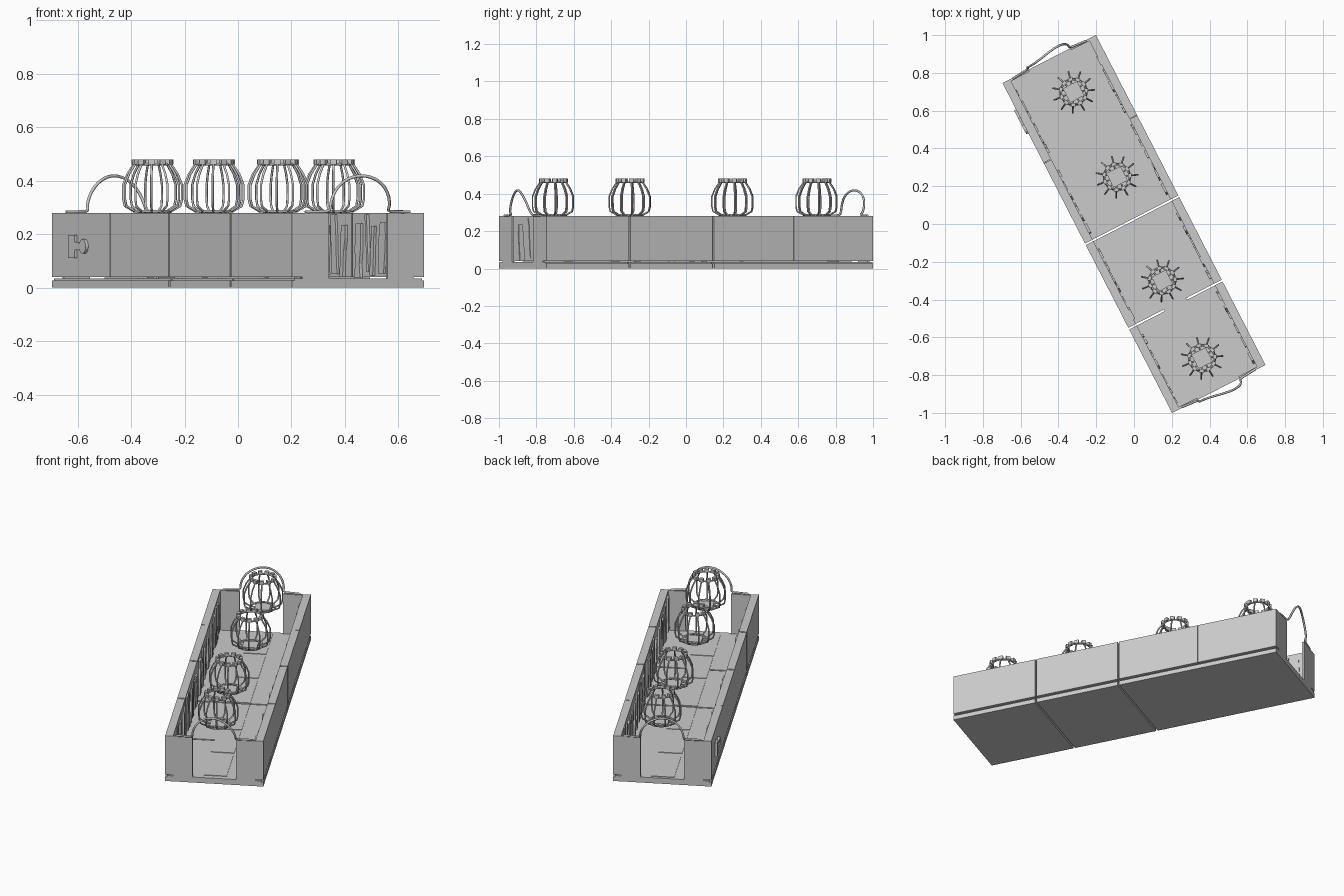
import bpy, bmesh, math, random
from mathutils import Matrix, Vector

if "Cube" in bpy.data.objects:
    bpy.data.objects.remove(bpy.data.objects["Cube"])

random.seed(4)
ROT = Matrix.Rotation(math.radians(27.2), 4, 'Z')   # whole corridor is turned
L, W, T, H = 0.982, 0.278, 0.045, 0.28              # half length, half width, wall, height
GAP = 0.005


def finish(name, bm):
    bmesh.ops.recalc_face_normals(bm, faces=bm.faces)
    me = bpy.data.meshes.new(name)
    bm.to_mesh(me)
    bm.free()
    ob = bpy.data.objects.new(name, me)
    bpy.context.collection.objects.link(ob)
    ob.matrix_world = ROT
    return ob


def add_box(bm, x0, x1, y0, y1, z0, z1):
    m = Matrix.Translation(((x0 + x1) / 2, (y0 + y1) / 2, (z0 + z1) / 2)) @ \
        Matrix.Diagonal((x1 - x0, y1 - y0, z1 - z0, 1))
    bmesh.ops.create_cube(bm, size=1, matrix=m)


def box(name, *dims):
    bm = bmesh.new()
    add_box(bm, *dims)
    return finish(name, bm)


def tube(name, paths, radius, cyclic=False):
    cu = bpy.data.curves.new(name, 'CURVE')
    cu.dimensions = '3D'
    cu.bevel_depth = radius
    cu.bevel_resolution = 1
    cu.use_fill_caps = True
    for pts in paths:
        sp = cu.splines.new('POLY')
        sp.points.add(len(pts) - 1)
        for p, co in zip(sp.points, pts):
            p.co = (*co, 1)
        sp.use_cyclic_u = cyclic
    ob = bpy.data.objects.new(name, cu)
    bpy.context.collection.objects.link(ob)
    ob.matrix_world = ROT
    return ob


# floor slabs: two single modules and one double module
for i, (a, b) in enumerate([(-L, -0.48), (-0.48, 0.022), (0.022, L)]):
    y0 = a + (GAP if i else 0)
    y1 = b - (GAP if i < 2 else 0)
    box(f"floor_slab_{i}", -W, W, y0, y1, 0, 0.026)
    box(f"floor_core_{i}", -W + 0.01, W - 0.01, y0, y1, 0.026, 0.034)

# side wall panels, four per side
cuts = [-L, -0.48, 0.022, 0.505, L]
for s, side in ((-1, "left"), (1, "right")):
    for i in range(4):
        g0 = GAP * (0 if i == 0 else 0.3 if i == 3 else 0.9)
        g1 = GAP * (0 if i == 3 else 0.3 if i == 2 else 0.9)
        xs = sorted((s * W, s * (W - T)))
        box(f"{side}_wall_{i}", *xs, cuts[i] + g0, cuts[i + 1] - g1, 0.04, H)

    # end wall pieces flanking the open doorways
    for e, end in ((-1, "front"), (1, "back")):
        xs = sorted((s * 0.123, s * (W - T)))
        ys = sorted((e * L, e * (L - 0.012)))
        box(f"{end}_{side}_door_panel", *xs, *ys, 0.026, H)

    # ragged boards lining the inside of the wall
    bm = bmesh.new()
    for i in range(4):
        y = cuts[i] + 0.04
        while y < cuts[i + 1] - 0.07:
            w = random.uniform(0.02, 0.06)
            z0, z1 = random.uniform(0.035, 0.06), random.uniform(0.23, 0.275)
            lean = random.uniform(-0.02, 0.02)
            x = s * (W - T)
            left, right = [], []
            for k in range(5):
                t = k / 4
                z = z0 + (z1 - z0) * t
                c = y + w / 2 + lean * (t - 0.5)
                hw = w / 2 * random.uniform(0.55, 1.0)
                left.append(bm.verts.new((x, c - hw, z)))
                right.append(bm.verts.new((x, c + hw, z)))
            fs = [bm.faces.new((left[k], right[k], right[k + 1], left[k + 1])) for k in range(4)]
            ext = bmesh.ops.extrude_face_region(bm, geom=fs)
            vs = [v for v in ext["geom"] if isinstance(v, bmesh.types.BMVert)]
            bmesh.ops.translate(bm, verts=vs, vec=(-s * random.uniform(0.005, 0.012), 0, 0))
            y += w + random.uniform(0.008, 0.04)
    finish(f"{side}_wall_boards", bm)

# floor runner strips
runs = [(0.684, 0.965), (0.362, 0.645), (0.03, 0.33), (-0.33, 0.012), (-0.64, -0.36), (-0.95, -0.66)]
for i, (a, b) in enumerate(runs):
    box(f"runner_{i}", -0.066, 0.066, a, b, 0.034, 0.037)

# thin arches above the doorways, with flat feet on the wall tops
for e, end in ((-1, "front"), (1, "back")):
    pts = [(-0.22, e * 0.978, H + 0.003), (-0.135, e * 0.985, H + 0.005)]
    for k in range(25):
        a = math.pi * (1 - k / 24)
        c, sn = math.cos(a), math.sin(a)
        y = L + 0.008 + 0.022 * sn ** 0.5 if sn > 1e-6 else L + 0.008
        y += 0.012 * math.sin(2 * a)
        pts.append((0.123 * c, e * y, H + 0.01 + 0.128 * max(sn, 0)))
    pts += [(0.135, e * 0.985, H + 0.005), (0.22, e * 0.978, H + 0.003)]
    tube(f"{end}_arch", [pts], 0.006)

# cage lanterns
N = 11
profile = [(0.045, 0.283), (0.075, 0.288), (0.105, 0.305), (0.111, 0.33), (0.111, 0.385),
           (0.095, 0.425), (0.075, 0.455), (0.066, 0.468)]
for i, (cx, cy) in enumerate([(0.035, 0.768), (0.034, 0.263), (-0.004, -0.335), (-0.004, -0.796)]):
    ribs = []
    for k in range(N):
        a = 2 * math.pi * k / N + 0.2
        ribs.append([(cx + r * math.cos(a), cy + r * math.sin(a), z) for r, z in profile])
    tube(f"lantern_{i}_ribs", ribs, 0.0045)
    for part, r, z in (("top", 0.066, 0.462), ("bottom", 0.07, 0.286)):
        ring = [(cx + r * math.cos(2 * math.pi * k / 22), cy + r * math.sin(2 * math.pi * k / 22), z)
                for k in range(22)]
        tube(f"lantern_{i}_{part}_ring", [ring], 0.005, True)
    # small blocks crowning the cage
    bm = bmesh.new()
    for k in range(N):
        a = 2 * math.pi * k / N + 0.2
        m = Matrix.Translation((cx, cy, 0.47)) @ Matrix.Rotation(a, 4, 'Z') @ \
            Matrix.Translation((0.068, 0, 0)) @ Matrix.Diagonal((0.018, 0.024, 0.02, 1))
        bmesh.ops.create_cube(bm, size=1, matrix=m)
    finish(f"lantern_{i}_crown", bm)
    box(f"lantern_{i}_base", cx - 0.042, cx + 0.042, cy - 0.042, cy + 0.042, 0.276, 0.29)

# small fitting on the outside of the left wall
box("fitting_plate", -W - 0.012, -W, 0.775, 0.825, 0.11, 0.197)
bm = bmesh.new()
add_box(bm, -W - 0.012, -W, 0.735, 0.775, 0.14, 0.17)
m = Matrix.Translation((-W - 0.006, 0.71, 0.154)) @ Matrix.Rotation(math.pi / 2, 4, 'Y')
bmesh.ops.create_cone(bm, cap_ends=True, segments=16, radius1=0.027, radius2=0.027, depth=0.012, matrix=m)
finish("fitting_knob", bm)
